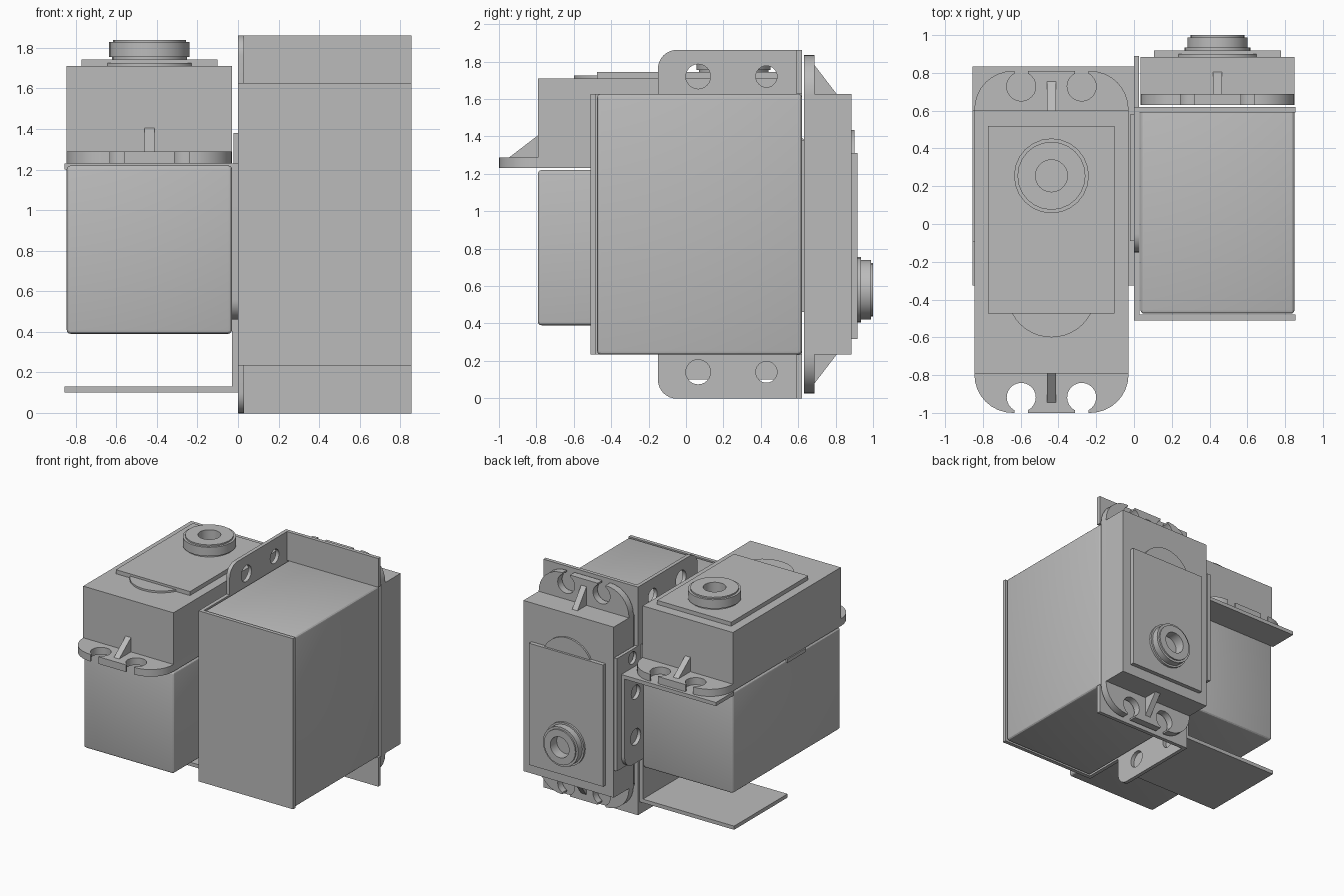
import bpy, bmesh
from math import sin, cos, radians
from mathutils import Matrix, Vector

cube = bpy.data.objects.get("Cube")
if cube:
    bpy.data.objects.remove(cube, do_unlink=True)

grey = bpy.data.materials.new("plain grey")
grey.use_nodes = True
COLOUR = (0.5, 0.5, 0.5, 1)
grey.diffuse_color = COLOUR
grey.node_tree.nodes["Principled BSDF"].inputs["Base Color"].default_value = COLOUR

X, Y, Z = Vector((1, 0, 0)), Vector((0, 1, 0)), Vector((0, 0, 1))


def frame(u, v, w, origin):
    """Local axes u, v, w placed at origin."""
    m = Matrix((u, v, w)).transposed().to_4x4()
    m.translation = origin
    return m


def arc(cx, cy, r, a0, a1, n=8):
    angles = [radians(a0 + (a1 - a0) * i / n) for i in range(n + 1)]
    return [(cx + r * cos(a), cy + r * sin(a)) for a in angles]


def circle(cx, cy, r, n=24):
    return arc(cx, cy, r, 0, 360, n)[:-1]


def rect(u0, u1, v0, v1):
    return [(u0, v0), (u1, v0), (u1, v1), (u0, v1)]


def plate(name, outlines, w0, w1, m):
    """Extrude a filled outline (later outlines are holes) from w0 to w1."""
    curve = bpy.data.curves.new(name, "CURVE")
    curve.dimensions = "2D"
    curve.fill_mode = "BOTH"
    curve.extrude = (w1 - w0) / 2
    for pts in outlines:
        s = curve.splines.new("POLY")
        s.points.add(len(pts) - 1)
        for p, (a, b) in zip(s.points, pts):
            p.co = (a, b, 0, 1)
        s.use_cyclic_u = True
    temp = bpy.data.objects.new(name + " outline", curve)
    mesh = bpy.data.meshes.new_from_object(temp)
    bpy.data.objects.remove(temp)
    bpy.data.curves.remove(curve)
    return finish(name, mesh, m @ Matrix.Translation((0, 0, (w0 + w1) / 2)))


def finish(name, mesh, m, bevel=0):
    bm = bmesh.new()
    bm.from_mesh(mesh)
    bmesh.ops.transform(bm, matrix=m, verts=bm.verts)
    bmesh.ops.remove_doubles(bm, verts=bm.verts, dist=0.0005)
    bmesh.ops.recalc_face_normals(bm, faces=bm.faces)
    if bevel:
        bmesh.ops.bevel(bm, geom=bm.edges[:], offset=bevel, segments=3,
                        profile=0.5, affect="EDGES")
    bm.to_mesh(mesh)
    bm.free()
    mesh.name = name
    mesh.materials.clear()
    mesh.materials.append(grey)
    ob = bpy.data.objects.new(name, mesh)
    bpy.context.collection.objects.link(ob)
    bpy.ops.object.select_all(action="DESELECT")
    ob.select_set(True)
    bpy.context.view_layer.objects.active = ob
    bpy.ops.object.shade_smooth_by_angle(angle=radians(25))
    return ob


def box(name, u0, u1, v0, v1, w0, w1, m, bevel=0):
    mesh = bpy.data.meshes.new(name)
    bm = bmesh.new()
    bmesh.ops.create_cube(bm, size=1)
    for vert in bm.verts:
        a, b, c = (k + 0.5 for k in vert.co)
        vert.co = (u0 + a * (u1 - u0), v0 + b * (v1 - v0), w0 + c * (w1 - w0))
    bm.to_mesh(mesh)
    bm.free()
    return finish(name, mesh, m, bevel)


HW, HL = 0.408, 0.697   # half width and half length of a motor


def motor(name, m, bottom, flange, washer_r, boss_r, boss_top):
    """Motor with its shaft along w; w = 0 is the top of the case."""
    box(name + " lower case", -HW, HW, -HL, HL, bottom, flange - 0.01, m, 0.02)
    box(name + " upper case", -HW, HW, -HL, HL, flange, 0, m)
    # Mounting flange with rounded corners and open screw slots
    end = arc(0.205, 0.702, 0.203, 0, 90)
    for u in (0.16, -0.16):
        end += [(u + 0.035, 0.905)] + arc(u, 0.823, 0.077, 63, -243, 20) + [(u - 0.035, 0.905)]
    end += arc(-0.205, 0.702, 0.203, 90, 180)
    outline = end + [(-u, -v) for u, v in end]
    plate(name + " mounting flange", [outline], flange, flange + 0.058, m)
    # Triangular ribs on both flange ends
    for side in (1, -1):
        rib = [(side * 0.86, flange + 0.05), (side * HL, flange + 0.05), (side * HL, flange + 0.175)]
        plate(name + " rib", [rib], -0.024, 0.024, m @ frame(Y, Z, X, Vector()))
    # Cover plate, gear bump and hollow output boss
    plate(name + " gear bump", [circle(0, -0.27, 0.235, 40)], -0.01, 0.015, m)
    box(name + " cover plate", -0.335, 0.335, -0.38, 0.614, -0.01, 0.033, m)
    hole = circle(0, 0.35, 0.085)
    for part, r, lo, hi in (("washer", washer_r, 0.03, 0.05),
                            ("boss", boss_r, 0.045, boss_top - 0.012),
                            ("boss rim", boss_r - 0.018, boss_top - 0.02, boss_top)):
        plate(name + " " + part, [circle(0, 0.35, r), hole], lo, hi, m)


def bracket(name, m, half):
    """Bent bracket: u along its length, v up to the flanges, w across."""
    t, depth, ear, wide = 0.03, 1.13, 0.77, 0.855
    tip = half + 0.235
    side = [(half, -depth), (half, -ear)] + arc(tip - 0.1, -ear + 0.1, 0.1, -90, 0) + [(tip, 0)]
    outline = side + [(-u, v) for u, v in reversed(side)]
    holes = []
    for s in (1, -1):
        holes += [circle(s * (half + 0.093), -0.19, 0.057),
                  circle(s * (half + 0.093), -0.555, 0.066)]
    plate(name + " side plate", [outline] + holes, 0, t, m)
    box(name + " base plate", -half, half, -depth, t - depth, 0, wide, m)
    for s in (1, -1):
        u0, u1 = sorted((s * half, s * tip))
        box(name + " flange", u0, u1, -t, 0, 0, wide, m)


# Upright motor and its bracket
motor("upright motor", frame(X, Y, Z, Vector((-0.437, -0.095, 1.71))),
      -1.32, -0.48, 0.185, 0.198, 0.13)
bracket("short bracket", frame(Y, Z, -X, Vector((0, 0.255, 1.23))), 0.345)

# Sideways motor and its bracket
motor("sideways motor", frame(X, -Z, Y, Vector((0.442, 0.885, 0.93))),
      -1.36, -0.255, 0.175, 0.16, 0.115)
bracket("long bracket", frame(Z, Y, X, Vector((0, 0.62, 0.93))), 0.697)

# Joining plates between the brackets
join = frame(Y, Z, X, Vector())
plate("joining plate", [rect(0.3, 0.89, 0.46, 1.38), circle(0.69, 1.31, 0.05)], 0.001, 0.027, join)
box("joining spacer", -0.09, 0.58, 1.0, 1.38, -0.022, 0.0, join)
